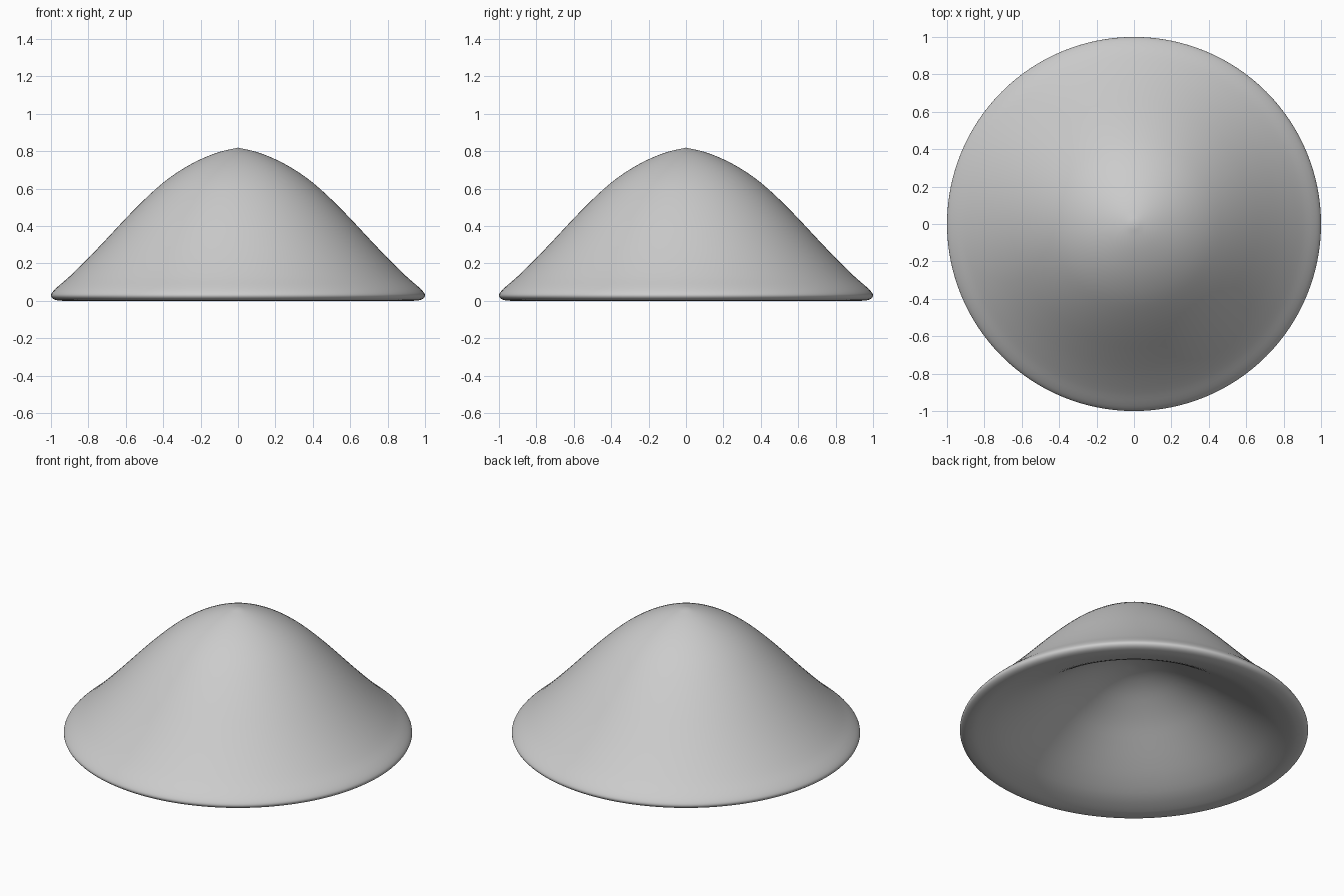
import bpy, bmesh
from math import sin, cos, pi
from mathutils import Vector

if "Cube" in bpy.data.objects:
    bpy.data.objects.remove(bpy.data.objects["Cube"])

# Half cross-section (radius, height): outer bell, rounded rim, inner hollow
profile = [(0, .82), (.1, .797), (.2, .758), (.3, .704), (.4, .633), (.5, .543),
           (.6, .442), (.7, .335), (.8, .23), (.9, .132), (.96, .08), (.99, .05),
           (1, .028), (.985, .01), (.95, .002), (.9, .006), (.8, .037), (.7, .09),
           (.6, .155), (.5, .225), (.4, .295), (.3, .355), (.2, .405), (.1, .437), (0, .45)]
SEGMENTS = 128
STEPS = 3


def smooth_curve(points, steps):
    """Catmull-Rom curve through the points."""
    p = [Vector(q) for q in points]
    p = [2 * p[0] - p[1]] + p + [2 * p[-1] - p[-2]]
    out = []
    for i in range(1, len(p) - 2):
        a, b, c, d = p[i - 1:i + 3]
        for k in range(steps):
            t = k / steps
            out.append(.5 * (2 * b + (c - a) * t + (2 * a - 5 * b + 4 * c - d) * t * t
                             + (3 * b - a - 3 * c + d) * t ** 3))
    return out + [p[-2]]


def lathe(name, points):
    """Revolve a profile that starts and ends on the z axis."""
    bm = bmesh.new()
    top = bm.verts.new((0, 0, points[0].y))
    bottom = bm.verts.new((0, 0, points[-1].y))
    rings = [[bm.verts.new((q.x * cos(2 * pi * j / SEGMENTS),
                            q.x * sin(2 * pi * j / SEGMENTS), q.y))
              for j in range(SEGMENTS)] for q in points[1:-1]]
    for j in range(SEGMENTS):
        k = (j + 1) % SEGMENTS
        bm.faces.new((top, rings[0][j], rings[0][k]))
        bm.faces.new((bottom, rings[-1][k], rings[-1][j]))
        for a, b in zip(rings, rings[1:]):
            bm.faces.new((a[j], b[j], b[k], a[k]))
    bmesh.ops.recalc_face_normals(bm, faces=bm.faces)
    for f in bm.faces:
        f.smooth = True
    mesh = bpy.data.meshes.new(name)
    bm.to_mesh(mesh)
    bm.free()
    obj = bpy.data.objects.new(name, mesh)
    bpy.context.collection.objects.link(obj)
    # Rest the rim exactly on the ground
    obj.location.z = -min(v.co.z for v in mesh.vertices)
    return obj


# Conical cap with hollow underside
lathe("conical_cap", smooth_curve(profile, STEPS))
